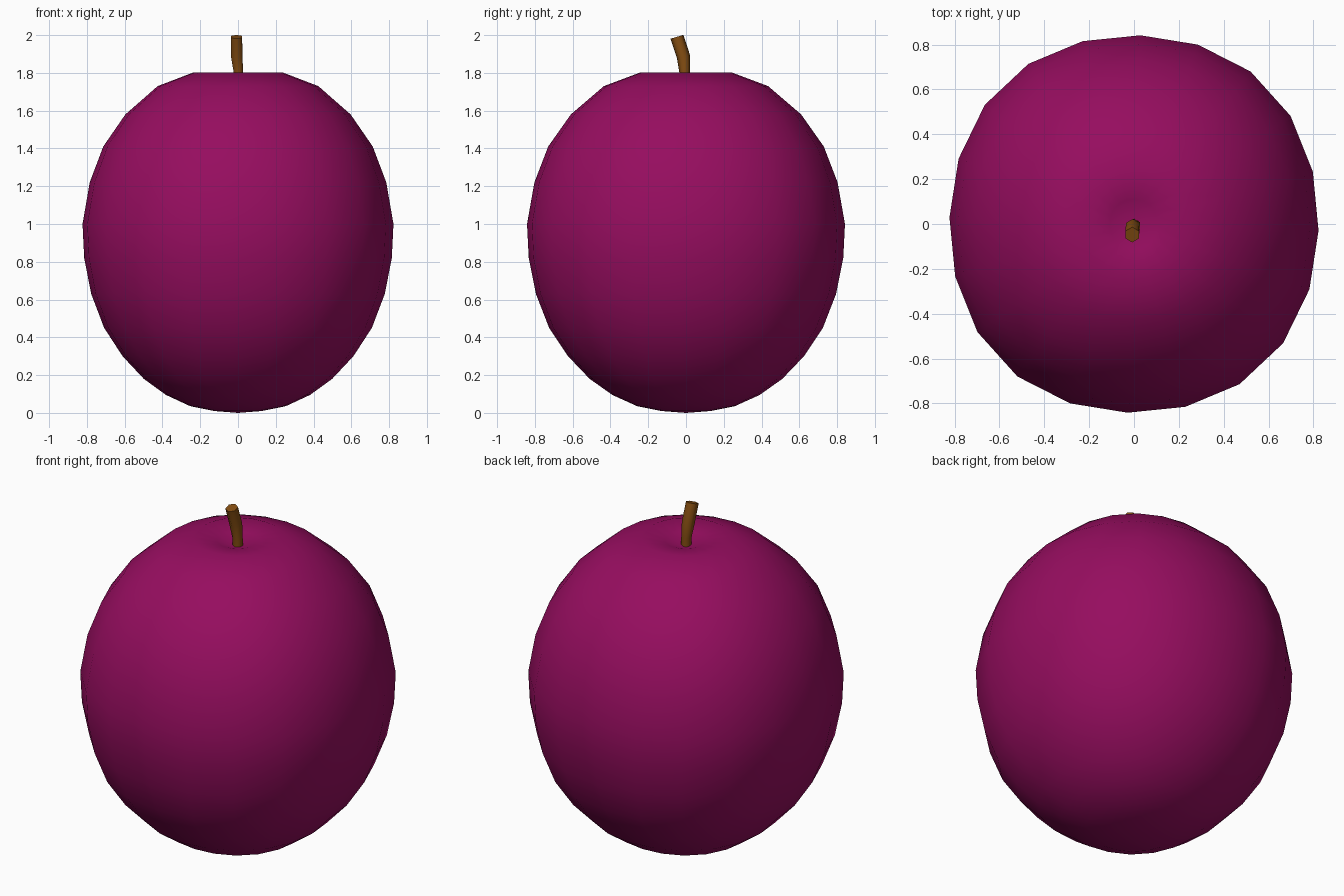
import bpy, bmesh
from math import sin, cos, pi, radians
from mathutils import Vector

cube = bpy.data.objects.get("Cube")
if cube:
    bpy.data.objects.remove(cube, do_unlink=True)


def material(name, rgb):
    m = bpy.data.materials.new(name)
    m.use_nodes = True
    m.diffuse_color = (*rgb, 1)
    bsdf = m.node_tree.nodes["Principled BSDF"]
    bsdf.inputs["Base Color"].default_value = (*rgb, 1)
    bsdf.inputs["Roughness"].default_value = 0.6
    return m


def loft(name, rings, sides, turn, mat, sharp_angle, scale_x=1.0, squareness=0.0):
    """Skin rings given as (centre, radius, tilt); zero radius closes to a point."""
    bm = bmesh.new()
    loops = []
    for centre, r, tilt in rings:
        c = Vector(centre)
        if r == 0:
            loops.append([bm.verts.new(c)] * sides)
            continue
        loop = []
        for i in range(sides):
            a = turn + 2 * pi * i / sides
            s = r * (1 + squareness * sin(2 * a) ** 2)
            loop.append(bm.verts.new(c + Vector((s * scale_x * cos(a), s * sin(a), s * sin(a) * tilt))))
        loops.append(loop)
    for low, high in zip(loops, loops[1:]):
        for i in range(sides):
            j = (i + 1) % sides
            corners = dict.fromkeys((low[i], low[j], high[j], high[i]))
            bm.faces.new(list(corners))
    # cap open ends
    for loop in (loops[0][::-1], loops[-1]):
        if loop[0] is not loop[1]:
            bm.faces.new(loop)
    bmesh.ops.recalc_face_normals(bm, faces=bm.faces[:])
    mesh = bpy.data.meshes.new(name)
    bm.to_mesh(mesh)
    bm.free()
    mesh.materials.append(mat)
    obj = bpy.data.objects.new(name, mesh)
    bpy.context.collection.objects.link(obj)
    bpy.ops.object.select_all(action="DESELECT")
    obj.select_set(True)
    bpy.context.view_layer.objects.active = obj
    bpy.ops.object.shade_smooth_by_angle(angle=radians(sharp_angle))
    return obj


skin = material("plum purple", (0.305, 0.004, 0.115))
wood = material("stem brown", (0.23, 0.075, 0.006))

# Fruit body: lathe profile with a shallow dimple at the top
profile = [(0, 0), (0.13, 0.01), (0.26, 0.036), (0.39, 0.095), (0.51, 0.18),
           (0.625, 0.30), (0.725, 0.45), (0.795, 0.63), (0.833, 0.82),
           (0.842, 1.0), (0.803, 1.22), (0.73, 1.41), (0.61, 1.58),
           (0.435, 1.73), (0.24, 1.803), (0.11, 1.782), (0, 1.745)]
loft("fruit_body", [((0, 0, z), r, 0) for r, z in profile],
     20, radians(-2), skin, 80, scale_x=0.978, squareness=0.027)

# Stem: short bent stalk leaning to the front, with a slanted cut end
loft("stem", [((0.002, -0.004, 1.72), 0.027, 0),
              ((0.002, -0.007, 1.80), 0.028, 0),
              ((-0.006, -0.013, 1.885), 0.035, 0.2),
              ((-0.008, -0.048, 1.991), 0.034, 0.3)],
     6, radians(30), wood, 65)
